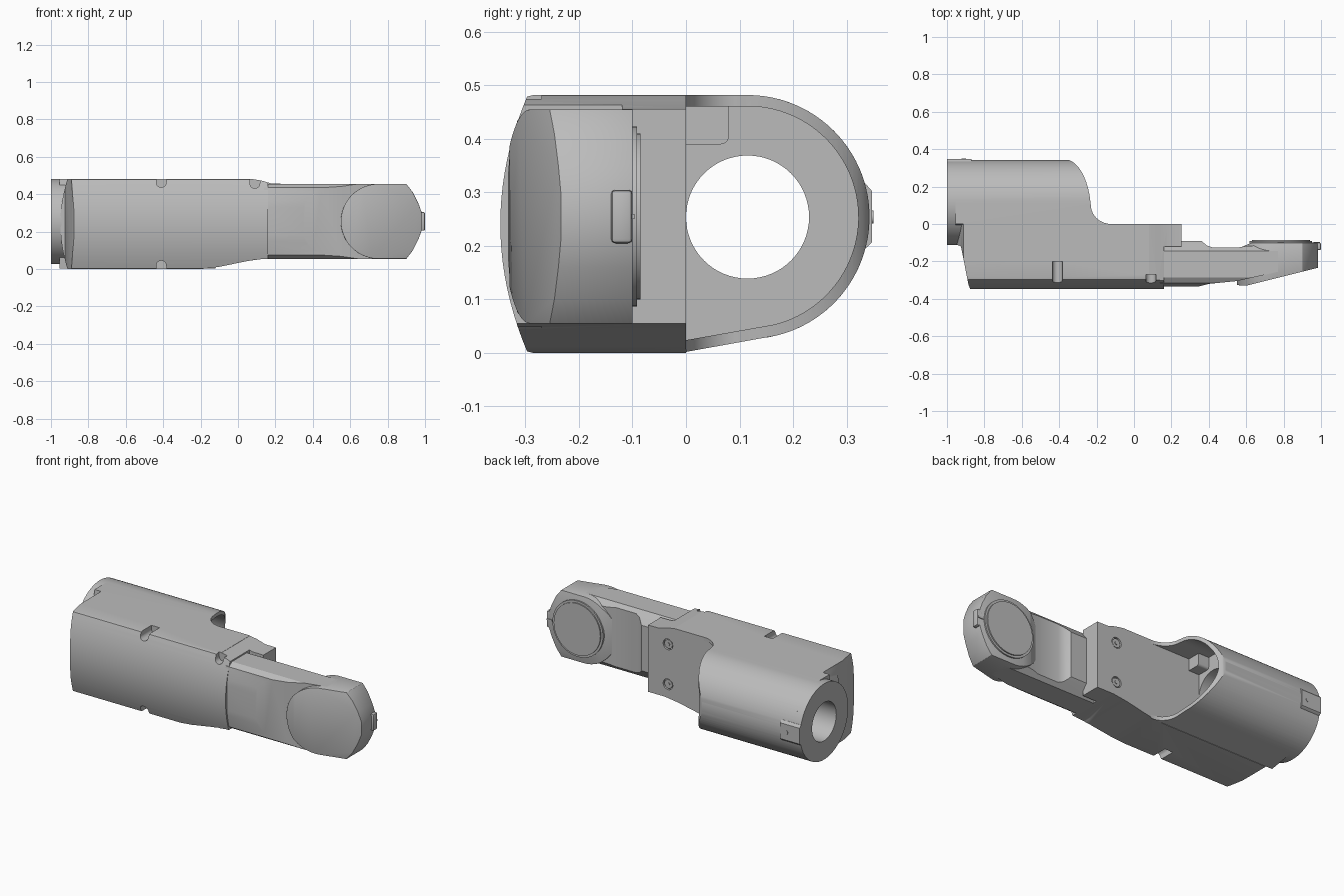
import bpy, bmesh, math
from mathutils import Vector

cube = bpy.data.objects.get("Cube")
if cube:
    bpy.data.objects.remove(cube, do_unlink=True)

grey = bpy.data.materials.new("housing grey")
grey.use_nodes = True
COLOUR = (0.5, 0.5, 0.5, 1)
grey.diffuse_color = COLOUR
grey.node_tree.nodes["Principled BSDF"].inputs["Base Color"].default_value = COLOUR

MID = 0.241                      # mid height of the body
AXIS_Y, AXIS_Z = 0.115, 0.254    # barrel axis


def arc(cx, cy, rx, ry, start, end, steps=20):
    angles = [math.radians(start + (end - start) * i / steps) for i in range(steps + 1)]
    return [(cx + rx * math.cos(a), cy + ry * math.sin(a)) for a in angles]


def prism(name, points, axis, low, high):
    """Extrude a flat outline along one axis; the outline uses the other two axes in order."""
    place = {"x": lambda p, d: (d, p[0], p[1]),
             "y": lambda p, d: (p[0], d, p[1]),
             "z": lambda p, d: (p[0], p[1], d)}[axis]
    bm = bmesh.new()
    face = bm.faces.new([bm.verts.new(place(p, low)) for p in points])
    out = bmesh.ops.extrude_face_region(bm, geom=[face])
    shift = Vector(place((0, 0), high - low))
    bmesh.ops.translate(bm, vec=shift, verts=[v for v in out["geom"] if isinstance(v, bmesh.types.BMVert)])
    bmesh.ops.recalc_face_normals(bm, faces=bm.faces)
    mesh = bpy.data.meshes.new(name)
    bm.to_mesh(mesh)
    bm.free()
    mesh.materials.append(grey)
    obj = bpy.data.objects.new(name, mesh)
    bpy.context.collection.objects.link(obj)
    return obj


def box(name, x, y, z):
    return prism(name, [(x[0], y[0]), (x[1], y[0]), (x[1], y[1]), (x[0], y[1])], "z", *z)


def disc(name, cx, cz, r, low, high):
    return prism(name, arc(cx, cz, r, r, 0, 360, 64)[:-1], "y", low, high)


def bake(obj):
    bpy.context.view_layer.update()
    graph = bpy.context.evaluated_depsgraph_get()
    mesh = bpy.data.meshes.new_from_object(obj.evaluated_get(graph))
    obj.modifiers.clear()
    obj.data = mesh


def combine(obj, tool, operation):
    mod = obj.modifiers.new("cut", "BOOLEAN")
    mod.operation, mod.solver, mod.object = operation, "EXACT", tool
    bake(obj)
    bpy.data.objects.remove(tool, do_unlink=True)


def soften(obj, width):
    mod = obj.modifiers.new("edges", "BEVEL")
    mod.width, mod.segments, mod.limit_method = width, 2, "ANGLE"
    mod.angle_limit = math.radians(35)
    bake(obj)


# Barrel: D-shaped shell with a scooped open end
R = 0.228
barrel = prism("barrel", [(0, 0.002)] + arc(AXIS_Y, AXIS_Z, R, R, -76, 90, 40)
               + [(0, 0.482), (-0.01, 0.4), (-0.01, 0.1)], "x", -0.955, -0.1)
collar = prism("collar", arc(AXIS_Y, AXIS_Z, R, R, 0, 360, 72)[:-1], "x", -1, -0.86)
combine(barrel, collar, "UNION")
scoop = (arc(-0.37, 0.06, 0.14, 0.285, 80, 10) + arc(-0.12, 0.1, 0.11, 0.1, 180, 270)
         + [(-0.08, -0.02), (0.3, -0.02), (0.3, 0.4), (-0.345, 0.4)])
combine(barrel, prism("scoop", scoop, "z", -0.1, 0.6), "DIFFERENCE")
r = 0.207
cavity = [(-0.02, 0.022), (0, 0.024)] + arc(AXIS_Y, AXIS_Z, r, r, -76, 90, 40) + [(-0.02, 0.461)]
combine(barrel, prism("cavity", cavity, "x", -0.45, 0.1), "DIFFERENCE")
bore = prism("bore", arc(AXIS_Y, AXIS_Z, 0.115, 0.115, 0, 360, 64)[:-1], "x", -1.1, 0)
combine(barrel, bore, "DIFFERENCE")

# Small block in the cavity corner and the latch on the barrel end
cavity_block = prism("cavity_block", [(0, 0.47), (0, 0.39)] + arc(0.065, 0.405, 0.015, 0.015, -90, 0, 6)
                     + [(0.08, 0.47)], "x", -0.46, -0.38)
latch = prism("latch", [(0.32, 0.19), (0.335, 0.195), (0.348, 0.207), (0.348, 0.302),
                        (0.335, 0.317), (0.32, 0.32)], "x", -1, -0.87)
latch_screw = prism("latch_screw", arc(-0.91, AXIS_Z, 0.012, 0.012, 0, 360, 20)[:-1], "y", 0.34, 0.35)

# Main body: side section, plan and front outline intersected
bow = [(-0.347 + 0.05 * t * t, MID + 0.238 * t) for t in [1 - i / 10 for i in range(21)]]
body = prism("body", [(0, 0), (0, 0.482), (-0.285, 0.482)] + bow + [(-0.285, 0)], "x", -1, 0.3)
plan = [(-0.95, 0.01), (-0.95, -0.11), (-0.925, -0.12), (-0.885, -0.325), (-0.87, -0.36),
        (0.16, -0.36), (0.16, -0.12), (0.253, -0.12), (0.253, 0.01)]
combine(body, prism("plan", plan, "z", -0.1, 0.6), "INTERSECT")
end_curve = [(-0.95 + 0.045 * t * t, MID + 0.26 * t) for t in [i / 10 - 1 for i in range(21)]]
outline = end_curve + [(0.07, 0.501), (0.08, 0.481), (0.13, 0.472), (0.18, 0.457), (0.3, 0.455),
                       (0.3, 0.055), (0.14, 0.055), (0.05, 0.043), (-0.1, 0.012), (-0.2, 0), (-0.22, -0.019)]
combine(body, prism("outline", outline, "y", -0.5, 0.1), "INTERSECT")

# Screw notches along the top and bottom front edges
for x, back, depth in ((-0.41, -0.2, 0.045), (0.09, -0.27, 0.05)):
    for side in (1, -1):
        floor = 0.241 - depth
        slot = [(x + px, MID + side * pz) for px, pz in
                arc(0, floor + 0.024, 0.026, 0.024, 180, 360, 12) + [(0.035, 0.3), (-0.026, 0.3)]]
        combine(body, prism("notch", slot, "y", -0.5, back), "DIFFERENCE")

# Screws on the rear mounting face
for i, z in enumerate((0.135, 0.375)):
    combine(body, disc("hole", 0.12, z, 0.032, -0.012, 0.05), "DIFFERENCE")
    disc("screw_%d" % i, 0.12, z, 0.026, -0.02, -0.004)
    disc("screw_socket_%d" % i, 0.12, z, 0.01, -0.01, 0)

# Neck: waisted plan with chamfered section
neck = prism("neck", [(0.14, -0.333), (0.35, -0.333), (0.4, -0.32), (0.55, -0.305), (0.65, -0.283),
                      (0.77, -0.255), (0.77, -0.11), (0.6, -0.118), (0.56, -0.125), (0.42, -0.125),
                      (0.39, -0.115), (0.36, -0.09), (0.14, -0.09)], "z", 0, 0.5)
half = [(-0.085, 0.13), (-0.1, 0.15), (-0.145, 0.2), (-0.285, 0.2), (-0.315, 0.18), (-0.33, 0.11), (-0.335, 0.05)]
section = [(y, 0.255 + z) for y, z in half] + [(y, 0.255 - z) for y, z in reversed(half)]
combine(neck, prism("section", section, "x", 0, 1), "INTERSECT")

# Head: round-backed outline with a sloping front pad
head = prism("head", arc(0.75, 0.255, 0.2, 0.2, 90, 270, 36)
             + [(0.9, 0.055), (0.935, 0.1), (0.965, 0.16), (0.985, 0.215), (0.985, 0.295),
                (0.965, 0.35), (0.935, 0.41), (0.9, 0.455)], "y", -0.4, 0)
side = [(0.5, -0.315), (0.565, -0.328), (0.6, -0.33), (1, -0.23), (1, -0.1), (0.63, -0.1), (0.57, -0.125), (0.5, -0.13)]
combine(head, prism("side", side, "z", 0, 0.5), "INTERSECT")
soften(head, 0.008)

# Rear cap on the head, and the tip catch
disc("cap_rim", 0.785, 0.255, 0.168, -0.11, -0.092)
disc("cap", 0.785, 0.255, 0.155, -0.11, -0.085)
catch = box("tip_catch", (0.96, 1), (-0.14, -0.1), (0.205, 0.305))
soften(catch, 0.008)
rib = box("catch_rib", (0.96, 0.995), (-0.13, -0.096), (0.25, 0.26))

# Smooth curved walls, keep edges crisp
bpy.ops.object.select_all(action="DESELECT")
for obj in bpy.context.scene.objects:
    if obj.type == "MESH":
        obj.select_set(True)
        bpy.context.view_layer.objects.active = obj
bpy.ops.object.shade_smooth_by_angle(angle=math.radians(28))
